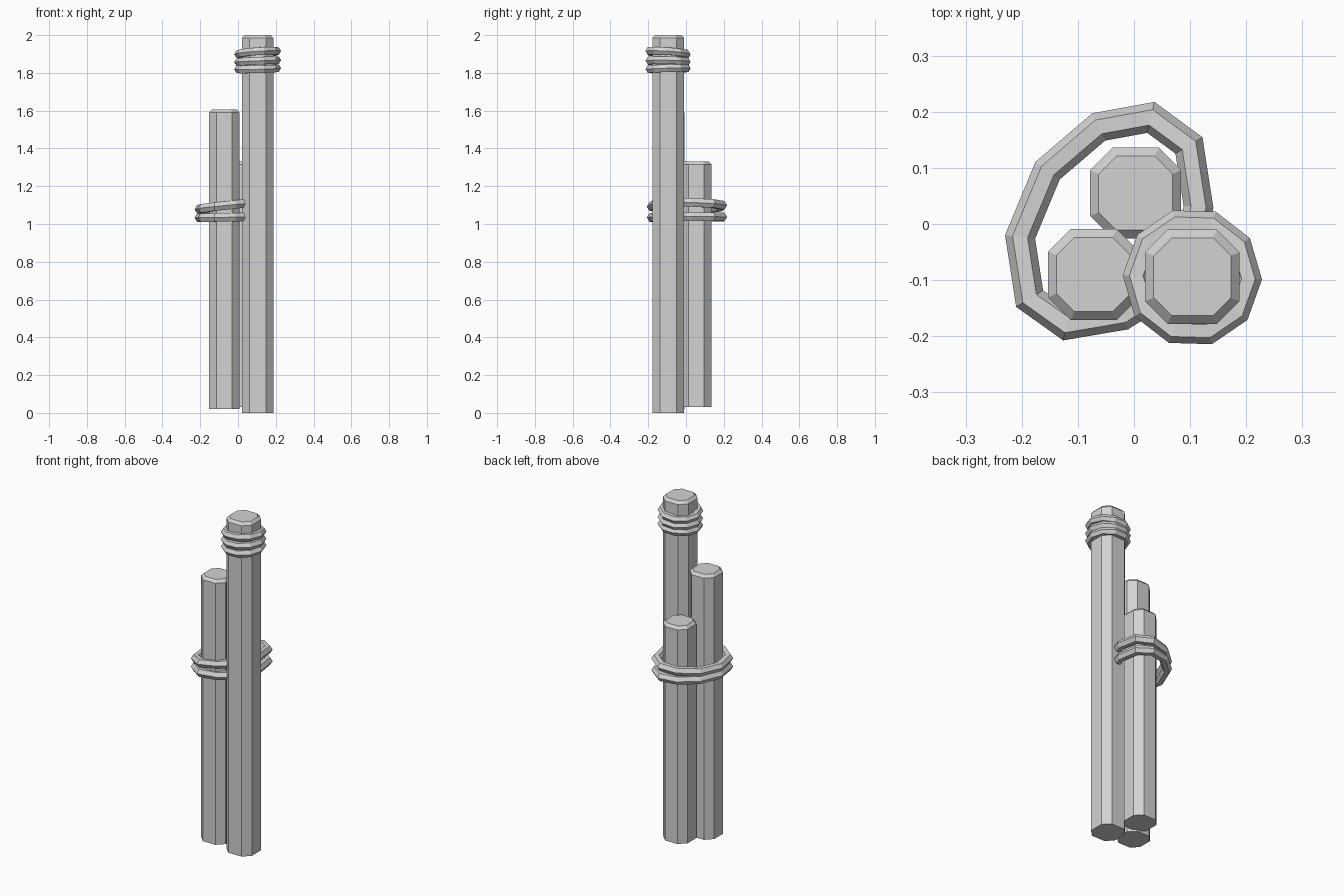
import bpy, bmesh, math
from mathutils import Vector

cube = bpy.data.objects.get("Cube")
if cube:
    bpy.data.objects.remove(cube)

grey = bpy.data.materials.new("plain_grey")
grey.use_nodes = True
grey.diffuse_color = (0.65, 0.65, 0.65, 1)
grey.node_tree.nodes["Principled BSDF"].inputs["Base Color"].default_value = grey.diffuse_color


def finish(name, bm):
    bmesh.ops.recalc_face_normals(bm, faces=bm.faces)
    mesh = bpy.data.meshes.new(name)
    bm.to_mesh(mesh)
    bm.free()
    mesh.materials.append(grey)
    obj = bpy.data.objects.new(name, mesh)
    bpy.context.collection.objects.link(obj)


def octagon(bm, cx, cy, z, half, cut):
    a, b = half, half - cut
    plan = [(a, -b), (a, b), (b, a), (-b, a), (-a, b), (-a, -b), (-b, -a), (b, -a)]
    return [bm.verts.new((cx + x, cy + y, z)) for x, y in plan]


def bridge(bm, low, high):
    n = len(low)
    for i in range(n):
        j = (i + 1) % n
        bm.faces.new((low[i], low[j], high[j], high[i]))


def post(name, cx, cy, bottom, top, half):
    """Square post with chamfered corners and a bevelled top rim."""
    bm = bmesh.new()
    foot = octagon(bm, cx, cy, bottom, half, 0.04)
    rim = octagon(bm, cx, cy, top - 0.016, half, 0.04)
    cap = octagon(bm, cx, cy, top, half - 0.015, 0.032)
    bridge(bm, foot, rim)
    bridge(bm, rim, cap)
    bm.faces.new(foot)
    bm.faces.new(cap)
    finish(name, bm)


def rope(name, path, z, tilt_x, tilt_y, radius):
    """Closed counter-clockwise loop of six-sided rope with mitred corners."""
    bm = bmesh.new()
    pts = [Vector(p) for p in path]
    n = len(pts)
    middle = sum(pts, Vector((0, 0))) / n
    loops = []
    for i, p in enumerate(pts):
        d1 = (p - pts[i - 1]).normalized()
        d2 = (pts[(i + 1) % n] - p).normalized()
        t = (d1 + d2).normalized()
        out = Vector((t.y, -t.x)) / max(0.6, t.dot(d1))
        lift = z + (p - middle).x * tilt_x + (p - middle).y * tilt_y
        loop = []
        for k in range(6):
            a = math.tau * k / 6
            q = p + out * radius * math.cos(a)
            loop.append(bm.verts.new((q.x, q.y, lift + radius * math.sin(a))))
        loops.append(loop)
    for i in range(n):
        bridge(bm, loops[i], loops[(i + 1) % n])
    finish(name, bm)


# Three posts of different heights
post("tall_post", 0.104, -0.094, 0.0, 2.0, 0.084)
post("middle_post", -0.072, -0.09, 0.02, 1.605, 0.081)
post("short_post", 0.003, 0.055, 0.03, 1.33, 0.081)

# Rope wound round the top of the tall post
for i, (z, tx, ty) in enumerate([(1.822, 0.03, 0.03), (1.862, 0.05, -0.02), (1.907, 0.08, -0.08)]):
    ring = []
    for k in range(10):
        a = math.tau * k / 10 - 0.03
        ring.append((0.104 + 0.1 * math.cos(a), -0.095 + 0.1 * math.sin(a)))
    rope(f"top_rope_{i + 1}", ring, z, tx, ty, 0.023)

# Loose rope binding the posts, closing inside the tall post
binding = [(0.03, 0.19), (0.098, 0.14), (0.115, 0.03), (0.08, -0.1), (-0.02, -0.163),
           (-0.12, -0.18), (-0.186, -0.133), (-0.203, -0.023), (-0.154, 0.095), (-0.063, 0.173)]
rope("lower_binding", binding, 1.036, 0.02, 0.0, 0.026)
rope("upper_binding", binding, 1.096, 0.12, -0.03, 0.026)
